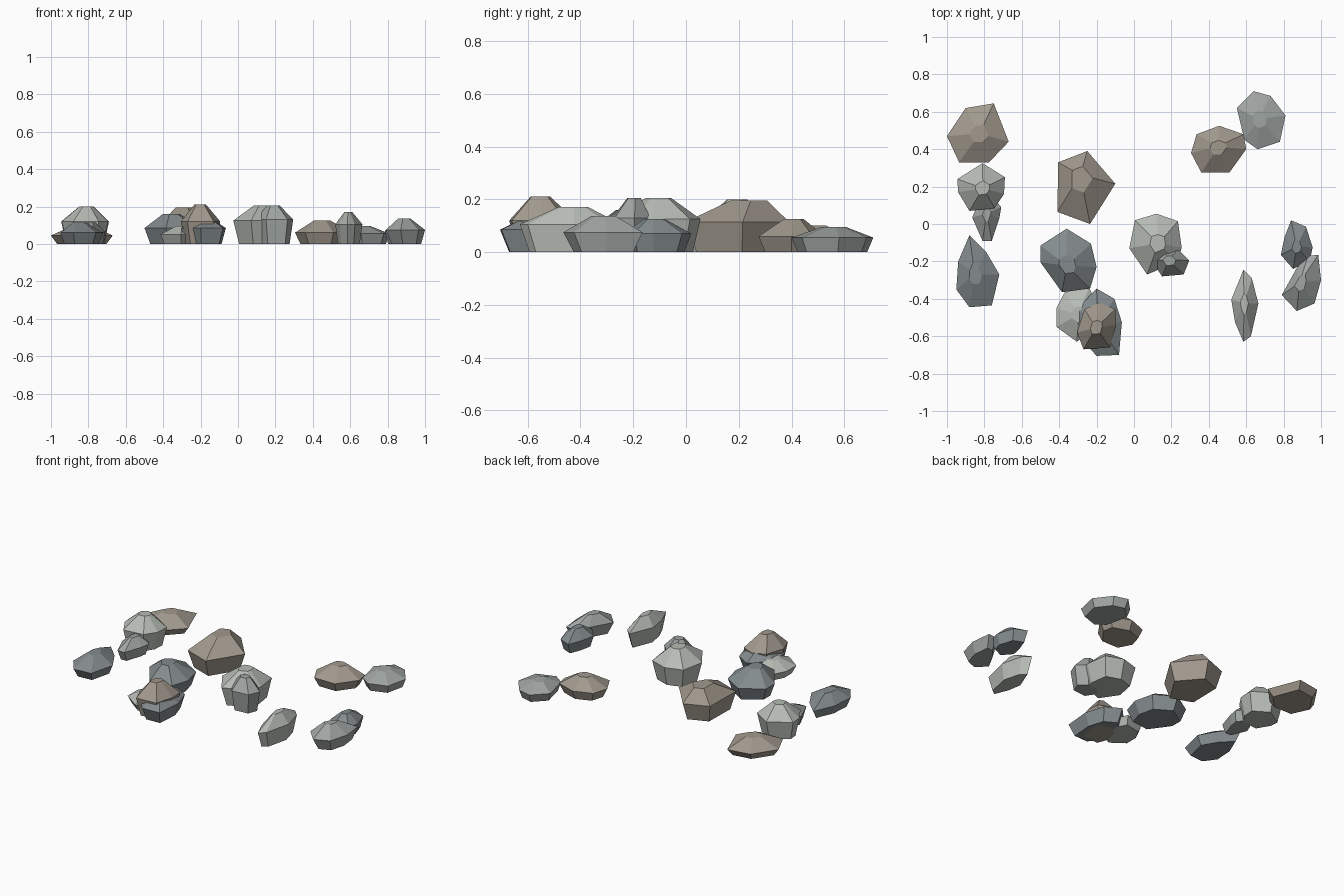
import bpy, bmesh
from mathutils import Vector


def material(name, rgb):
    m = bpy.data.materials.new(name)
    m.diffuse_color = (*rgb, 1)
    return m


TAN = material("tan_stone", (0.36, 0.32, 0.27))
LIGHT = material("light_stone", (0.47, 0.50, 0.46))
MID = material("mid_stone", (0.35, 0.38, 0.37))
DARK = material("dark_stone", (0.23, 0.26, 0.27))


def rock(name, mat, crown, height, waist, outline, foot=0.8, cap=0.3):
    """Faceted boulder: plan outline at the waist, tapered to a flat foot and a small crown."""
    pts = [Vector(p) for p in outline]
    mid = sum(pts, Vector((0, 0))) / len(pts)
    top = Vector(crown)
    bm = bmesh.new()
    rings = []
    for centre, scale, z in ((mid, foot, 0), (mid, 1, waist), (top, cap, height)):
        rings.append([bm.verts.new((*(centre + (p - mid) * scale), z)) for p in pts])
    n = len(pts)
    for a, b in zip(rings, rings[1:]):
        for i in range(n):
            j = (i + 1) % n
            bm.faces.new((a[i], a[j], b[j], b[i]))
    bm.faces.new(rings[0])
    bm.faces.new(rings[-1])
    bmesh.ops.triangulate(bm, faces=[f for f in bm.faces if len(f.verts) == 4])
    bmesh.ops.recalc_face_normals(bm, faces=bm.faces)
    me = bpy.data.meshes.new(name)
    bm.to_mesh(me)
    bm.free()
    me.materials.append(mat)
    bpy.context.collection.objects.link(bpy.data.objects.new(name, me))


# Left group
rock("flat_tan_rock", TAN, (-.83, .48), .10, .045,
     [(-.9, .62), (-.75, .645), (-.67, .44), (-.775, .33), (-.935, .33), (-1, .47)])
rock("tall_left_rock", LIGHT, (-.81, .19), .20, .12,
     [(-.945, .24), (-.81, .325), (-.69, .25), (-.695, .16), (-.745, .085), (-.88, .07), (-.94, .17)])
rock("small_left_rock", MID, (-.785, .05), .115, .065,
     [(-.71, .09), (-.72, .03), (-.76, -.09), (-.81, -.09), (-.865, .035), (-.83, .12), (-.76, .15)])
rock("long_left_rock", DARK, (-.85, -.27), .115, .06,
     [(-.88, -.06), (-.79, -.15), (-.72, -.27), (-.76, -.435), (-.88, -.445), (-.95, -.35), (-.94, -.2)])

# Middle group
rock("large_tan_rock", TAN, (-.285, .24), .195, .115,
     [(-.405, .33), (-.25, .39), (-.1, .215), (-.235, 0), (-.41, .065)], cap=0.36)
rock("dark_middle_rock", DARK, (-.355, -.215), .16, .085,
     [(-.5, -.115), (-.36, -.025), (-.23, -.105), (-.2, -.23), (-.235, -.345), (-.385, -.365), (-.5, -.205)])
rock("low_pale_rock", LIGHT, (-.3, -.48), .095, .05,
     [(-.415, -.45), (-.37, -.365), (-.24, -.34), (-.2, -.42), (-.21, -.55), (-.305, -.63), (-.415, -.55)])
rock("dark_front_rock", DARK, (-.19, -.53), .145, .085,
     [(-.2, -.345), (-.105, -.4), (-.065, -.525), (-.08, -.7), (-.2, -.705), (-.305, -.59), (-.305, -.455)])
rock("stacked_tan_rock", TAN, (-.2, -.55), .21, .12,
     [(-.185, -.42), (-.1, -.455), (-.095, -.54), (-.13, -.66), (-.27, -.67), (-.305, -.58), (-.265, -.455)])
rock("tall_centre_rock", LIGHT, (.13, -.1), .205, .125,
     [(.005, .02), (.12, .055), (.235, .015), (.255, -.125), (.235, -.2), (.07, -.27), (-.025, -.13)])
rock("leaning_centre_rock", MID, (.19, -.195), .205, .13,
     [(.095, -.195), (.155, -.135), (.235, -.135), (.295, -.195), (.265, -.27), (.15, -.28)], cap=0.35)

# Right group
rock("right_tan_rock", TAN, (.45, .41), .125, .06,
     [(.335, .48), (.455, .525), (.585, .48), (.6, .4), (.51, .275), (.36, .275), (.305, .38)])
rock("right_rear_rock", MID, (.67, .56), .095, .055,
     [(.55, .62), (.64, .71), (.73, .685), (.81, .58), (.78, .44), (.66, .4), (.59, .45)], foot=0.85)
rock("narrow_front_rock", LIGHT, (.59, -.43), .17, .105,
     [(.585, -.245), (.63, -.29), (.665, -.425), (.625, -.6), (.585, -.63), (.54, -.525), (.52, -.405)])
rock("right_dark_rock", DARK, (.87, -.12), .125, .07,
     [(.84, .02), (.92, -.015), (.955, -.125), (.94, -.2), (.85, -.24), (.785, -.165), (.805, -.07)])
rock("right_end_rock", MID, (.895, -.31), .137, .075,
     [(.87, -.235), (.93, -.17), (.985, -.165), (1, -.3), (.965, -.425), (.87, -.465), (.79, -.38)], foot=0.75)
